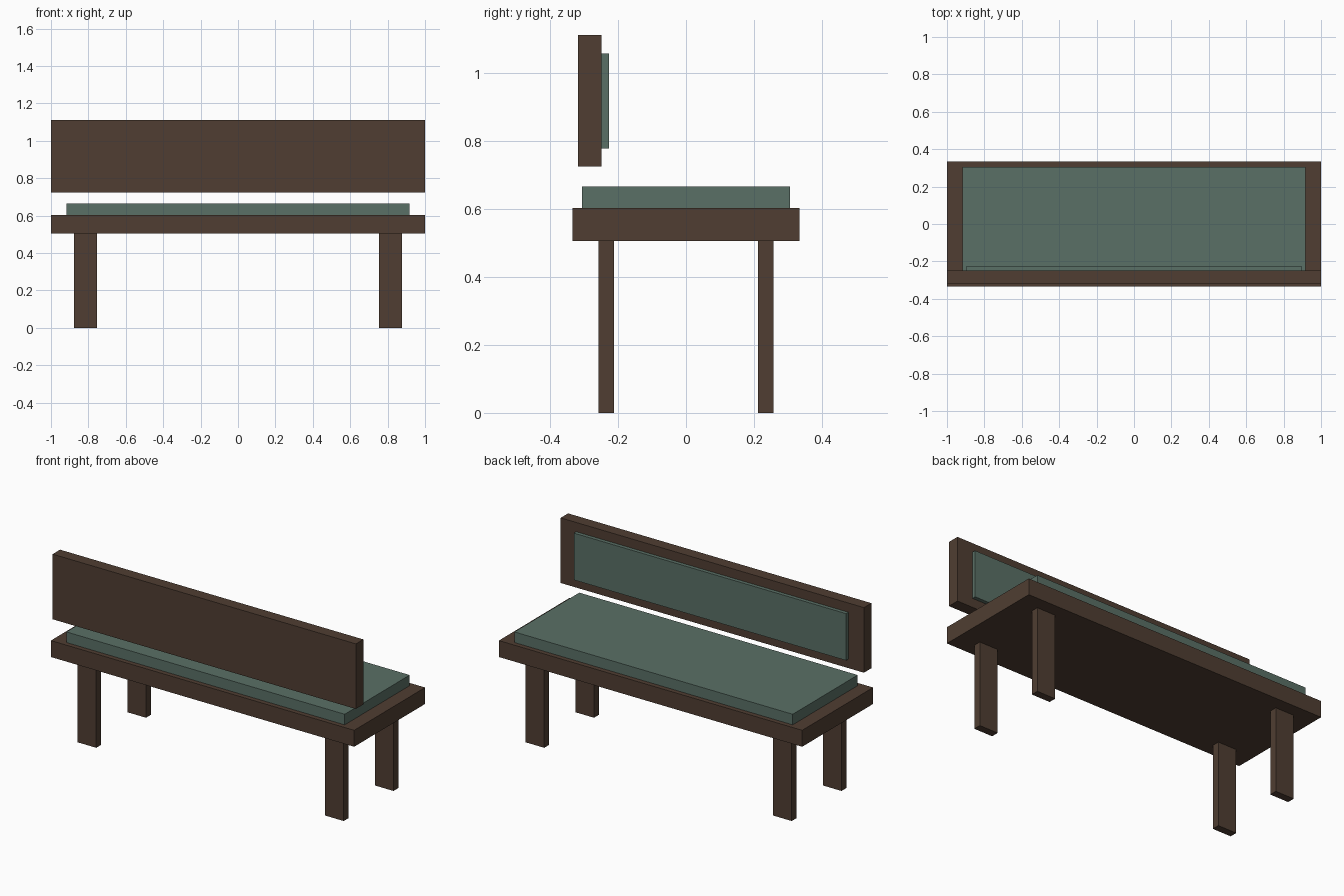
import bpy

if "Cube" in bpy.data.objects:
    bpy.data.objects.remove(bpy.data.objects["Cube"])


def material(name, color):
    mat = bpy.data.materials.new(name)
    mat.diffuse_color = (*color, 1.0)
    mat.use_nodes = True
    mat.node_tree.nodes["Principled BSDF"].inputs["Base Color"].default_value = mat.diffuse_color
    return mat


wood = material("dark_wood", (0.08, 0.048, 0.032))
fabric = material("green_fabric", (0.102, 0.162, 0.133))


def box(name, x, y, z, mat):
    """Box from (min, max) ranges on each axis."""
    ranges = (x, y, z)
    bpy.ops.mesh.primitive_cube_add(size=1)
    ob = bpy.context.object
    ob.name = name
    ob.scale = [b - a for a, b in ranges]
    ob.location = [(a + b) / 2 for a, b in ranges]
    bpy.ops.object.transform_apply(location=True, rotation=False, scale=True)
    ob.data.materials.append(mat)
    return ob


# Seat board and its cushion
box("seat", (-1, 1), (-0.334, 0.334), (0.505, 0.603), wood)
box("seat_cushion", (-0.918, 0.918), (-0.306, 0.306), (0.603, 0.666), fabric)

# Backrest board, floating above the seat, with a padded panel
box("backrest", (-1, 1), (-0.318, -0.248), (0.724, 1.112), wood)
box("backrest_cushion", (-0.898, 0.898), (-0.248, -0.226), (0.778, 1.057), fabric)

# Four legs
for side, sx in (("left", -1), ("right", 1)):
    for end, sy in (("front", -1), ("back", 1)):
        x = sorted((sx * 0.755, sx * 0.877))
        y = sorted((sy * 0.212, sy * 0.257))
        box(f"{end}_{side}_leg", x, y, (0, 0.505), wood)
